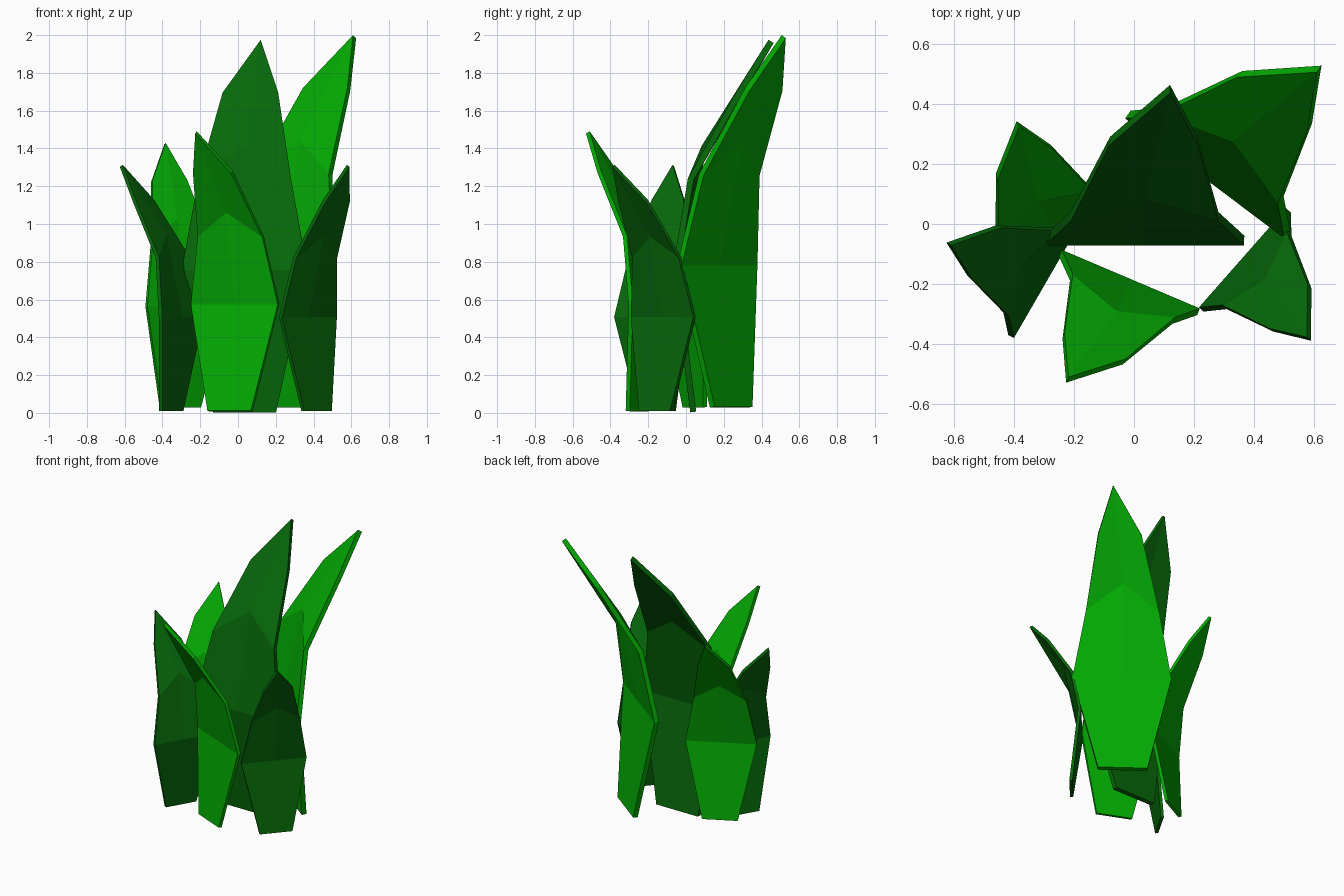
import bpy
from math import radians

cube = bpy.data.objects.get("Cube")
if cube:
    bpy.data.objects.remove(cube, do_unlink=True)


def make_material(name, color):
    mat = bpy.data.materials.new(name)
    mat.use_nodes = True
    mat.diffuse_color = color
    mat.node_tree.nodes["Principled BSDF"].inputs["Base Color"].default_value = color
    return mat


# Two leaf greens
bright = make_material("bright_green", (0.001, 0.40, 0.001, 1))
dark = make_material("dark_green", (0.002, 0.14, 0.003, 1))

# Leaf profile rows: half width, sideways drift, outward lean, height
BASE = (0.125, 0.0, 0.07, 0.0)
WIDE = (0.25, 0.0, 0.0, 0.565)
UPPER = (0.185, 0.0, 0.06, 0.925)
SHOULDER = (0.11, -0.023, 0.25, 1.265)


def leaf(name, location, angle, size, material, mirror=1):
    """Folded pointed blade leaning towards its local +x."""
    verts = []
    for half, drift, lean, z in (BASE, WIDE, UPPER, SHOULDER):
        for side in (-1, 1):
            verts.append((lean, mirror * (drift + side * half), z))
    # Centre crease: middle of widest row, fold point, tip
    verts += [(0, 0, 0.565), (0.115, 0, 1.055), (0.38, mirror * -0.064, 1.475)]
    faces = [(0, 1, 3, 8, 2), (2, 8, 9, 4), (8, 3, 5, 9),
             (4, 9, 10, 6), (9, 5, 7, 10)]
    if mirror < 0:
        faces = [f[::-1] for f in faces]
    mesh = bpy.data.meshes.new(name)
    mesh.from_pydata(verts, [], faces)
    mesh.materials.append(material)
    obj = bpy.data.objects.new(name, mesh)
    bpy.context.collection.objects.link(obj)
    obj.location = location
    obj.rotation_euler.z = radians(angle)
    obj.scale = (size, size, size)
    solid = obj.modifiers.new("thickness", "SOLIDIFY")
    solid.thickness = 0.024
    solid.offset = 0


# Ring of leaves around the tall middle one
leaf("tall_middle_leaf", (0.035, -0.055, 0.005), 90, 1.33, dark)
leaf("tall_back_leaf", (0.245, 0.165, 0.03), 53, 1.33, bright)
leaf("back_right_leaf", (-0.275, -0.012, 0.03), 117.5, 0.945, bright)
leaf("right_leaf", (-0.30, -0.185, 0.01), 150, 0.88, dark, mirror=-1)
leaf("front_leaf", (-0.015, -0.195, 0.01), -113, 1.0, bright)
leaf("left_leaf", (0.37, -0.12, 0.01), -41.4, 0.88, dark)
